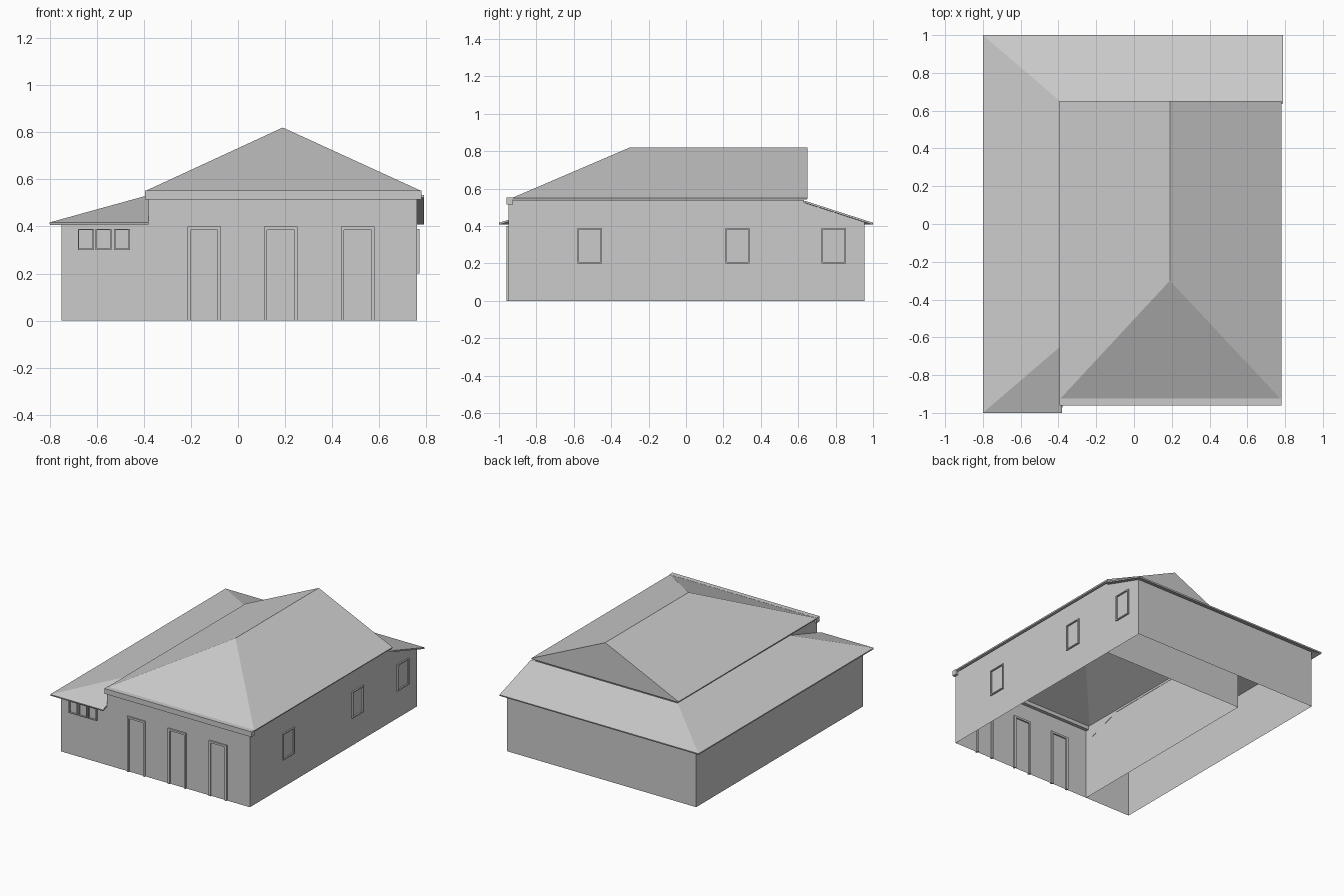
import bpy

cube = bpy.data.objects.get("Cube")
if cube:
    bpy.data.objects.remove(cube, do_unlink=True)

plaster = bpy.data.materials.new("plain_grey")
plaster.use_nodes = True
GREY = (0.6, 0.6, 0.6, 1)
plaster.diffuse_color = GREY
plaster.node_tree.nodes["Principled BSDF"].inputs["Base Color"].default_value = GREY


def sheet(name, verts, faces, thickness=0):
    """Flat-faced surface, optionally thickened inwards."""
    mesh = bpy.data.meshes.new(name)
    mesh.from_pydata(verts, [], faces)
    mesh.materials.append(plaster)
    obj = bpy.data.objects.new(name, mesh)
    bpy.context.collection.objects.link(obj)
    if thickness:
        mod = obj.modifiers.new("thickness", "SOLIDIFY")
        mod.thickness = thickness
        mod.offset = -1
    return obj


def wall(name, a, b, height_a, height_b=None):
    """Upright sheet from plan point a to plan point b."""
    height_b = height_a if height_b is None else height_b
    sheet(name, [(*a, 0), (*b, 0), (*b, height_b), (*a, height_a)], [(0, 1, 2, 3)])


def box(name, lo, hi):
    bpy.ops.mesh.primitive_cube_add(size=1, location=[(l + h) / 2 for l, h in zip(lo, hi)])
    obj = bpy.context.object
    obj.name = name
    obj.scale = [h - l for l, h in zip(lo, hi)]
    obj.data.materials.append(plaster)


def frame(name, on_front, u0, u1, z0, z1, bar, sill=True):
    """Rectangular trim standing through the front or the side wall."""
    parts = [("left_jamb", u0, u0 + bar, z0, z1), ("right_jamb", u1 - bar, u1, z0, z1),
             ("head", u0 + bar, u1 - bar, z1 - bar, z1)]
    if sill:
        parts.append(("sill", u0 + bar, u1 - bar, z0, z0 + bar))
    for part, a, b, c, d in parts:
        if on_front:
            box(f"{name}_{part}", (a, FRONT - DEPTH, c), (b, FRONT + DEPTH, d))
        else:
            box(f"{name}_{part}", (SIDE - DEPTH, a, c), (SIDE + DEPTH, b, d))


# Plan lines of the walls
FRONT, BACK, INNER_BACK = -0.95, 0.955, 0.63
LEFT, INNER, SIDE = -0.75, -0.38, 0.76
HIGH, LOW, DEPTH = 0.54, 0.42, 0.01

# Tall main block
wall("main_front_wall", (INNER, FRONT), (SIDE, FRONT), HIGH)
wall("main_side_wall", (SIDE, FRONT), (SIDE, INNER_BACK), HIGH)
wall("main_back_wall", (SIDE, INNER_BACK), (INNER, INNER_BACK), HIGH)
wall("main_inner_wall", (INNER, INNER_BACK), (INNER, FRONT), HIGH)

# Low wing wrapping round the main block
wall("wing_front_wall", (LEFT, FRONT), (INNER, FRONT), LOW)
wall("wing_back_wall", (SIDE, BACK), (LEFT, BACK), LOW)
wall("wing_outer_wall", (LEFT, BACK), (LEFT, FRONT), LOW)
wall("wing_end_wall", (SIDE, INNER_BACK), (SIDE, BACK), 0.525, LOW)

# Main roof: hipped at the front, gabled at the back
sheet("main_roof",
      [(-0.395, -0.93, 0.55), (0.78, -0.93, 0.55), (0.78, 0.65, 0.55),
       (-0.395, 0.65, 0.55), (0.19, -0.3, 0.82), (0.19, 0.65, 0.82)],
      [(0, 1, 4), (1, 2, 5, 4), (3, 0, 4, 5), (2, 3, 5)], 0.01)
box("front_gutter", (-0.395, -0.96, 0.515), (0.78, -0.925, 0.553))

# Lean-to roof over the wing
sheet("wing_roof",
      [(-0.38, -1, 0.417), (-0.8, -1, 0.417), (-0.8, 1, 0.417), (0.79, 1, 0.417),
       (0.79, 0.64, 0.533), (-0.38, 0.64, 0.533), (-0.38, -0.64, 0.533)],
      [(1, 0, 6), (1, 6, 5, 2), (2, 5, 4, 3)], 0.01)

# Door and window trim
for i, x in enumerate((-0.215, 0.11, 0.437)):
    frame(f"door_{i + 1}", True, x, x + 0.143, 0, 0.4, 0.014, sill=False)
for i, x in enumerate((-0.68, -0.605, -0.527)):
    frame(f"small_window_{i + 1}", True, x, x + 0.068, 0.3, 0.39, 0.006)
for i, y in enumerate((-0.58, 0.21, 0.725)):
    frame(f"side_window_{i + 1}", False, y, y + 0.13, 0.2, 0.39, 0.008)
